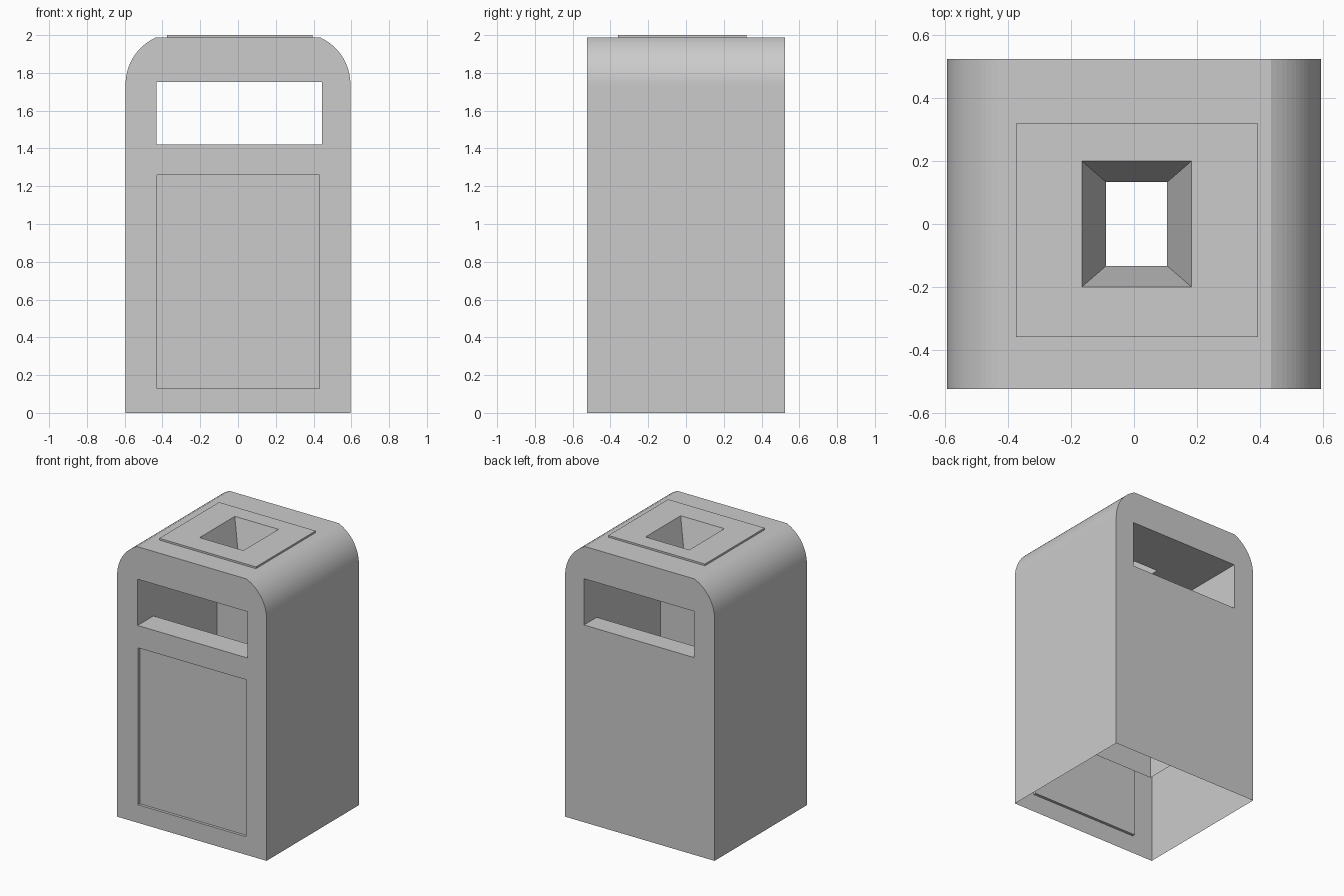
import bpy, bmesh, math
from mathutils import Vector

if "Cube" in bpy.data.objects:
    bpy.data.objects.remove(bpy.data.objects["Cube"], do_unlink=True)

# One flat colour
grey = bpy.data.materials.new("light_grey")
grey.use_nodes = True
COLOUR = (0.6, 0.6, 0.6, 1)
grey.diffuse_color = COLOUR
grey.node_tree.nodes["Principled BSDF"].inputs["Base Color"].default_value = COLOUR


def loft(name, rings):
    """Closed solid through two matching rings of points."""
    bm = bmesh.new()
    a, b = [[bm.verts.new(p) for p in ring] for ring in rings]
    bm.faces.new(a)
    bm.faces.new(b[::-1])
    for i in range(len(a)):
        j = (i + 1) % len(a)
        bm.faces.new((a[j], a[i], b[i], b[j]))
    bmesh.ops.recalc_face_normals(bm, faces=bm.faces[:])
    mesh = bpy.data.meshes.new(name)
    bm.to_mesh(mesh)
    bm.free()
    mesh.materials.append(grey)
    ob = bpy.data.objects.new(name, mesh)
    bpy.context.collection.objects.link(ob)
    return ob


def rect(x0, x1, y0, y1, z):
    return [(x0, y0, z), (x1, y0, z), (x1, y1, z), (x0, y1, z)]


def box(name, x0, x1, y0, y1, z0, z1):
    return loft(name, [rect(x0, x1, y0, y1, z) for z in (z0, z1)])


def cut(ob, cutters):
    """Subtract the cutters and bake the result."""
    for c in cutters:
        c.hide_render = True
        mod = ob.modifiers.new("cut", 'BOOLEAN')
        mod.operation = 'DIFFERENCE'
        mod.solver = 'EXACT'
        mod.object = c
    bpy.context.view_layer.update()
    deps = bpy.context.evaluated_depsgraph_get()
    baked = bpy.data.meshes.new_from_object(ob.evaluated_get(deps))
    ob.modifiers.clear()
    ob.data = baked


# Housing: upright block with rounded top shoulders
HALF_W, HALF_D, SHOULDER, TOP = 0.595, 0.525, 1.74, 1.987
RADIUS, SWEEP, STEPS = 0.271, math.radians(65.5), 16
right = [(HALF_W, 0)]
for i in range(STEPS + 1):
    t = SWEEP * i / STEPS
    right.append((HALF_W - RADIUS + RADIUS * math.cos(t),
                  SHOULDER + RADIUS * math.sin(t)))
right[-1] = (right[-1][0], TOP)
outline = right + [(-x, z) for x, z in reversed(right)]
housing = loft("housing", [[(x, y, z) for x, z in outline]
                           for y in (-HALF_D, HALF_D)])

# Through slot joined to the inner chute
CHUTE_Z, SILL, LINTEL = 0.5, 1.42, 1.753
FRONT, BACK, OUT = -0.345, 0.38, 0.7
section = [(-OUT, SILL), (FRONT, SILL), (FRONT, CHUTE_Z), (BACK, CHUTE_Z),
           (BACK, SILL), (OUT, SILL), (OUT, LINTEL), (-OUT, LINTEL)]
slot_cutter = loft("slot_cutter", [[(x, y, z) for y, z in section]
                                   for x in (-0.432, 0.445)])

# Tapered hole in the top
funnel_cutter = loft("funnel_cutter", [
    rect(*(s for c, h in ((0.0085, 0.097 + 0.312 * (z - LINTEL)),
                          (0, 0.133 + 0.271 * (z - LINTEL)))
           for s in (c - h, c + h)), z) for z in (1.7, 2.05)])

# Shallow recess for the door
door_cutter = box("door_cutter", -0.428, 0.432, -0.7, -0.505, 0.13, 1.26)

cut(housing, [slot_cutter, funnel_cutter, door_cutter])

# Open the underside and the bottom of the chute
bm = bmesh.new()
bm.from_mesh(housing.data)
for height in (0, CHUTE_Z):
    caps = [f for f in bm.faces
            if all(abs(v.co.z - height) < 0.001 for v in f.verts)]
    bmesh.ops.delete(bm, geom=caps, context='FACES')
bm.to_mesh(housing.data)
bm.free()

# Thin plate around the top hole
top_plate = box("top_plate", -0.375, 0.395, -0.36, 0.32, TOP, 2.0)
cut(top_plate, [funnel_cutter])

for c in (slot_cutter, funnel_cutter, door_cutter):
    bpy.data.objects.remove(c, do_unlink=True)
